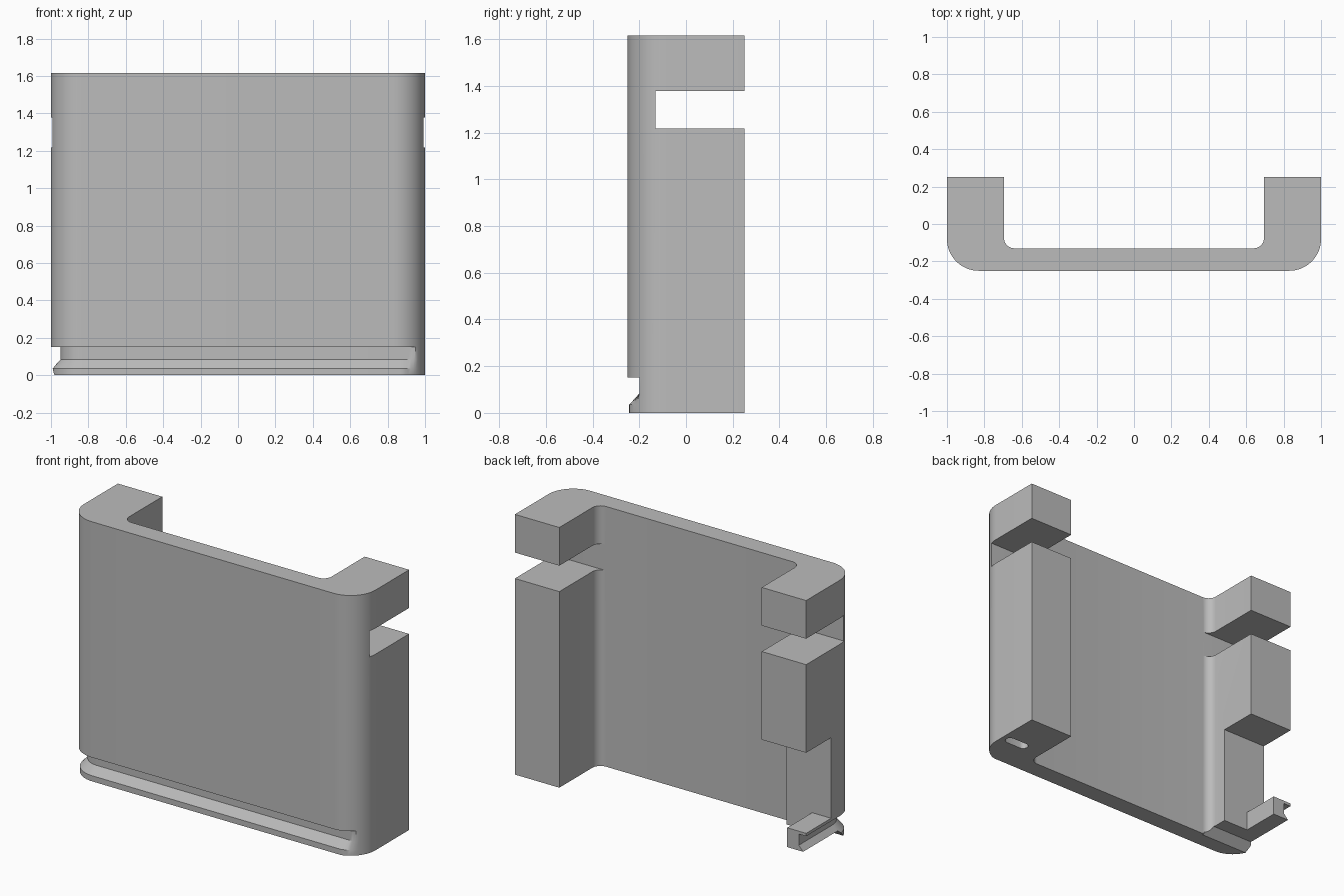
import bpy, bmesh, math

cube = bpy.data.objects.get("Cube")
if cube:
    bpy.data.objects.remove(cube)

grey = bpy.data.materials.new("plain grey")
grey.use_nodes = True
colour = (0.5, 0.5, 0.5, 1)
grey.diffuse_color = colour
grey.node_tree.nodes["Principled BSDF"].inputs["Base Color"].default_value = colour

BACK, FRONT, TOP = 0.25, -0.25, 1.615
R = 0.17          # outer corner radius
WALL = -0.13      # inner face of the front wall
ARM = 0.695       # inner face of the side arms
FILLET = 0.055


def arc(cx, cy, r, start, end, n=16):
    angles = [math.radians(start + (end - start) * i / n) for i in range(n + 1)]
    return [(cx + r * math.cos(a), cy + r * math.sin(a)) for a in angles]


def outline(d):
    """U-shaped section, inset by d along the front and the right side."""
    right = arc(-1 + R, FRONT + R, R - d, 180, 270)
    left = [(x, max(y, FRONT + d)) for x, y in arc(1 - R, FRONT + R, R, 270, 360)]
    inner_left = arc(ARM - FILLET, WALL + FILLET, FILLET, 0, -90, 10)
    inner_right = arc(-ARM + FILLET, WALL + FILLET, FILLET, -90, -180, 10)
    return ([(-1 + d, BACK)] + right + left + [(1, BACK), (ARM, BACK)]
            + inner_left + inner_right + [(-ARM, BACK)])


def loft(name, sections):
    """Solid through equal-length rings of 3D points."""
    bm = bmesh.new()
    rings = [[bm.verts.new(p) for p in ring] for ring in sections]
    n = len(rings[0])
    bm.faces.new(rings[0][::-1])
    bm.faces.new(rings[-1])
    for low, high in zip(rings, rings[1:]):
        for i in range(n):
            j = (i + 1) % n
            bm.faces.new((low[i], low[j], high[j], high[i]))
    bmesh.ops.remove_doubles(bm, verts=bm.verts, dist=1e-5)
    bmesh.ops.dissolve_degenerate(bm, edges=bm.edges, dist=1e-5)
    bmesh.ops.recalc_face_normals(bm, faces=bm.faces)
    mesh = bpy.data.meshes.new(name)
    bm.to_mesh(mesh)
    bm.free()
    mesh.materials.append(grey)
    obj = bpy.data.objects.new(name, mesh)
    bpy.context.collection.objects.link(obj)
    return obj


def box(name, x0, x1, y0, y1, z0, z1):
    ring = [(x0, y0), (x1, y0), (x1, y1), (x0, y1)]
    return loft(name, [[(x, y, z) for x, y in ring] for z in (z0, z1)])


# Body with the bevelled groove round its base
levels = [(0, 0.007), (0.035, 0.007), (0.083, 0.05),
          (0.152, 0.05), (0.152, 0), (TOP, 0)]
body = loft("bracket_body", [[(x, y, z) for x, y in outline(d)] for z, d in levels])

# Slots across both arms
cutters = [box("slot_cutter_" + side, x, x + 0.6, WALL + 0.0005, 0.4, 1.217, 1.378)
           for side, x in (("right", -1.1), ("left", 0.5))]

# Recess in the right arm, leaving a rail at the bottom
cutters.append(box("recess_cutter", -1.1, -0.65, 0.005, 0.4, 0.17, 0.67))
cutters.append(box("rail_inner_cutter", -0.87, -0.65, 0.005, 0.4, -0.1, 0.3))

# Ramped undercut beneath the rail
ramp = [(-0.195, -0.05), (0.4, -0.05), (0.4, 0.05), (-0.09, 0.05)]
cutters.append(loft("undercut_cutter", [[(x, y, z) for y, z in ramp]
                                        for x in (-1.1, -0.65)]))

# Oblong hole under the left arm
oblong = arc(0.94, -0.02, 0.03, -90, 90, 8) + arc(0.84, -0.02, 0.03, 90, 270, 8)
cutters.append(loft("hole_cutter", [[(x, y, z) for x, y in oblong]
                                    for z in (-0.05, 0.1)]))

bpy.context.view_layer.objects.active = body
body.select_set(True)
for cutter in cutters:
    cut = body.modifiers.new(cutter.name, "BOOLEAN")
    cut.operation = "DIFFERENCE"
    cut.solver = "EXACT"
    cut.object = cutter
    bpy.ops.object.modifier_apply(modifier=cut.name)
    bpy.data.objects.remove(cutter)

bpy.ops.object.shade_smooth_by_angle(angle=math.radians(30))
